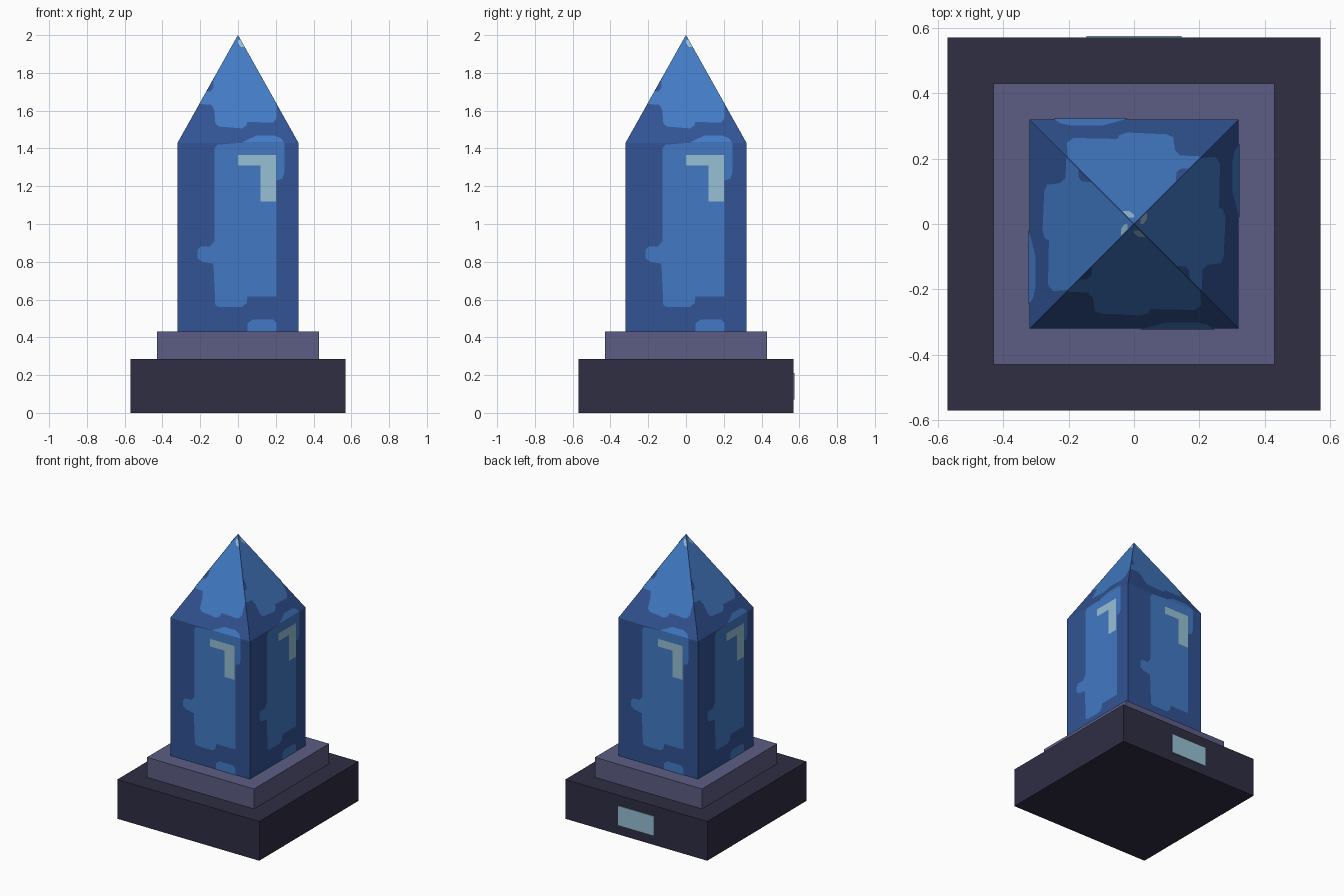
import bpy, bmesh, math
from mathutils import Matrix, Vector

if "Cube" in bpy.data.objects:
    bpy.data.objects.remove(bpy.data.objects["Cube"])

HALF, SHAFT_Z, EDGE_Z, TIP_Z = 0.32, 0.43, 1.43, 2.0


def material(name, rgb):
    lin = [((c / 255 + 0.055) / 1.055) ** 2.4 for c in rgb]
    m = bpy.data.materials.new(name)
    m.diffuse_color = (*lin, 1)
    m.use_nodes = True
    m.node_tree.nodes["Principled BSDF"].inputs["Base Color"].default_value = m.diffuse_color
    return m


DARK_BLUE = material("dark blue", (49, 83, 147))
LIGHT_BLUE = material("light blue", (66, 122, 197))
PALE = material("pale cyan", (150, 192, 212))
CHARCOAL = material("charcoal", (47, 46, 68))
PURPLE = material("dusty purple", (92, 92, 132))


def finish(name, bm, mat):
    me = bpy.data.meshes.new(name)
    bm.to_mesh(me)
    bm.free()
    me.materials.append(mat)
    ob = bpy.data.objects.new(name, me)
    bpy.context.collection.objects.link(ob)
    return ob


def box(name, lo, hi, mat):
    bm = bmesh.new()
    bmesh.ops.create_cube(bm, size=1)
    for v in bm.verts:
        v.co = [(a + b) / 2 + c * (b - a) for a, b, c in zip(lo, hi, v.co)]
    return finish(name, bm, mat)


def patches(name, outline, mat, sloped, lift):
    """Paint one outline (across, height) on all four sides of the crystal."""
    slope = HALF / (TIP_Z - EDGE_Z)
    normal = Vector((0, -1, slope if sloped else 0)).normalized()
    bm = bmesh.new()
    for k in range(4):
        turn = Matrix.Rotation(k * math.pi / 2, 3, 'Z')
        verts = []
        for u, z in outline:
            y = -slope * (TIP_Z - z) if sloped else -HALF
            verts.append(bm.verts.new(turn @ (Vector((u, y, z)) + normal * lift)))
        face = bm.faces.new(verts)
        face.normal_update()
        if face.normal.dot(turn @ normal) < 0:
            face.normal_flip()
    return finish(name, bm, mat)


# Plinth, step and rear plaque
box("plinth", (-0.57, -0.57, 0), (0.57, 0.57, 0.285), CHARCOAL)
box("step", (-0.43, -0.43, 0.285), (0.43, 0.43, 0.43), PURPLE)
box("rear_plaque", (-0.145, 0.568, 0.07), (0.145, 0.575, 0.21), PALE)

# Crystal: square shaft drawn up to a pyramid tip
bm = bmesh.new()
rings = [[bm.verts.new((x * HALF, y * HALF, z))
          for x, y in ((-1, -1), (1, -1), (1, 1), (-1, 1))] for z in (SHAFT_Z, EDGE_Z)]
tip = bm.verts.new((0, 0, TIP_Z))
bm.faces.new(rings[0][::-1])
for i in range(4):
    j = (i + 1) % 4
    bm.faces.new((rings[0][i], rings[0][j], rings[1][j], rings[1][i]))
    bm.faces.new((rings[1][i], rings[1][j], tip))
finish("crystal", bm, DARK_BLUE)

# Light markings on the shaft
patches("shaft_marking", [
    (-0.12, 0.57), (-0.10, 0.56), (0.02, 0.56), (0.045, 0.58), (0.05, 0.615),
    (0.205, 0.615), (0.205, 1.23), (0.235, 1.24), (0.245, 1.27), (0.245, 1.43),
    (0.02, 1.43), (-0.11, 1.42), (-0.125, 1.40), (-0.125, 0.91), (-0.15, 0.88),
    (-0.20, 0.88), (-0.215, 0.86), (-0.215, 0.82), (-0.19, 0.80), (-0.13, 0.79),
], LIGHT_BLUE, False, 0.002)
patches("shaft_foot_marking", [
    (0.05, 0.43), (0.205, 0.43), (0.205, 0.475), (0.185, 0.495), (0.08, 0.495), (0.05, 0.475),
], LIGHT_BLUE, False, 0.002)
patches("shaft_glint", [
    (0.12, 1.12), (0.20, 1.12), (0.20, 1.365), (0.0, 1.365), (0.0, 1.31), (0.12, 1.31),
], PALE, False, 0.004)

# Light markings on the tip
patches("tip_marking", [
    (-0.10, 1.515), (0.02, 1.505), (0.045, 1.52), (0.05, 1.54), (0.185, 1.535),
    (0.205, 1.56), (0.202, 1.64), (0, 2.0), (-0.128, 1.772), (-0.13, 1.72),
    (-0.145, 1.70), (-0.168, 1.70), (-0.205, 1.635), (-0.14, 1.63), (-0.125, 1.60),
    (-0.12, 1.53),
], LIGHT_BLUE, True, 0.002)
patches("tip_edge_marking", [
    (0.02, 1.43), (0.245, 1.43), (0.225, 1.455), (0.19, 1.468), (0.10, 1.468), (0.05, 1.445),
], LIGHT_BLUE, True, 0.002)
patches("tip_glint", [
    (0.015, 1.935), (0.036, 1.935), (0.022, 1.96), (0.015, 1.972), (0.0, 1.972), (0.0, 1.955),
], PALE, True, 0.004)
